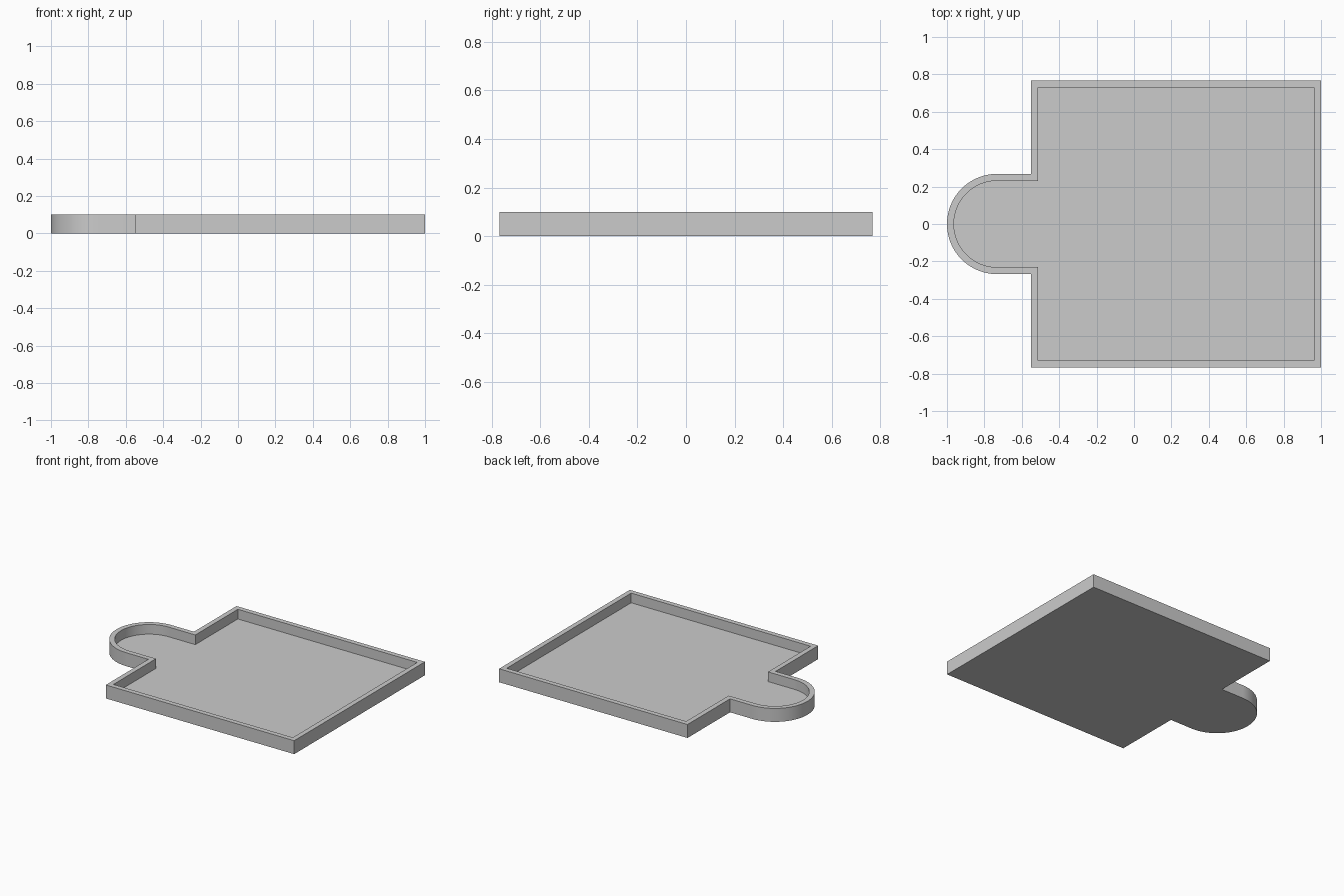
import bpy
import bmesh
import math

cube = bpy.data.objects.get("Cube")
if cube:
    bpy.data.objects.remove(cube, do_unlink=True)

HEIGHT = 0.1
FLOOR = 0.028
WALL = 0.037
LEFT, RIGHT, HALF_DEPTH = -0.55, 1.0, 0.768
TAB_RADIUS = 0.268
TAB_CENTRE = -1 + TAB_RADIUS
ARC_STEPS = 48


def outline(inset):
    """Square with a round-ended tab, shrunk evenly by the inset."""
    x0, x1, y = LEFT + inset, RIGHT - inset, HALF_DEPTH - inset
    r = TAB_RADIUS - inset
    points = [(x0, -r), (x0, -y), (x1, -y), (x1, y), (x0, y), (x0, r)]
    for i in range(ARC_STEPS + 1):
        a = math.pi / 2 + math.pi * i / ARC_STEPS
        points.append((TAB_CENTRE + r * math.cos(a), r * math.sin(a)))
    return points


def ring(bm, inset, z):
    return [bm.verts.new((x, y, z)) for x, y in outline(inset)]


# Tray: underside, outer wall, rim, inner wall and recessed floor
bm = bmesh.new()
rings = [ring(bm, 0, 0), ring(bm, 0, HEIGHT),
         ring(bm, WALL, HEIGHT), ring(bm, WALL, FLOOR)]
for low, high in zip(rings, rings[1:]):
    for i in range(len(low)):
        j = (i + 1) % len(low)
        bm.faces.new((low[i], low[j], high[j], high[i]))
bm.faces.new(list(reversed(rings[0])))
bm.faces.new(rings[-1])
bmesh.ops.recalc_face_normals(bm, faces=bm.faces)
mesh = bpy.data.meshes.new("tray")
bm.to_mesh(mesh)
bm.free()

tray = bpy.data.objects.new("tray", mesh)
bpy.context.collection.objects.link(tray)

# Plain grey material
grey = bpy.data.materials.new("light grey")
grey.use_nodes = True
colour = (0.6, 0.6, 0.6, 1)
grey.diffuse_color = colour
for node in grey.node_tree.nodes:
    if node.type == "BSDF_PRINCIPLED":
        node.inputs["Base Color"].default_value = colour
mesh.materials.append(grey)

# Smooth the round end, keep the corners crisp
bpy.ops.object.select_all(action="DESELECT")
tray.select_set(True)
bpy.context.view_layer.objects.active = tray
bpy.ops.object.shade_smooth_by_angle(angle=math.radians(30))
